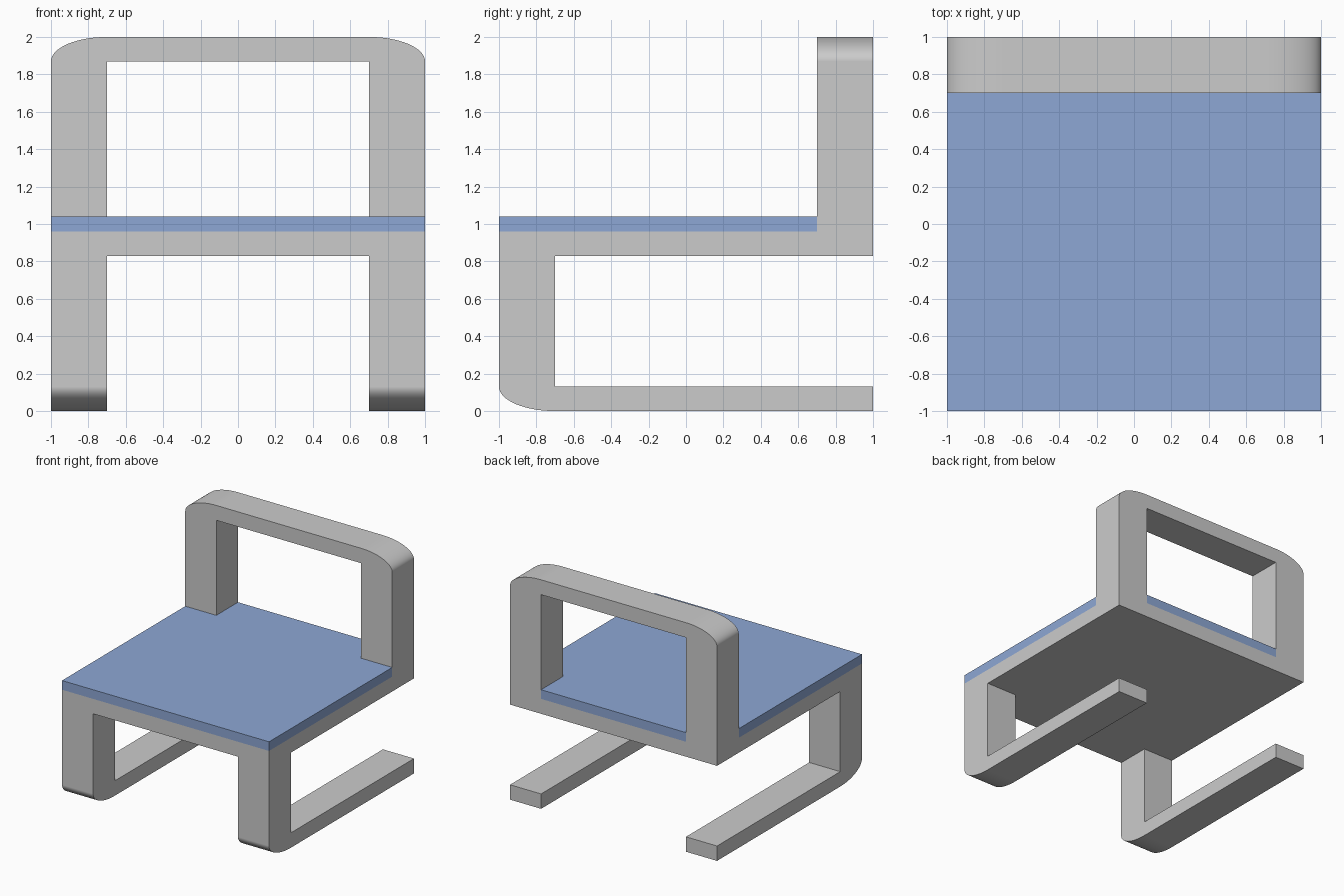
import bpy, bmesh
from math import sin, cos, pi, radians

if "Cube" in bpy.data.objects:
    bpy.data.objects.remove(bpy.data.objects["Cube"])

T = 0.13   # frame thickness in z
W = 0.30   # frame width in x / y
H = 0.83   # underside of the seat


def arc(cx, cz, a0, a1, n=16):
    """Elliptical corner, W wide and T high."""
    return [(cx + W * cos(a0 + (a1 - a0) * i / n), cz + T * sin(a0 + (a1 - a0) * i / n))
            for i in range(n + 1)]


def prism(name, profile, place, start, end):
    """Extrude a flat profile; place(u, v, w) maps it into space."""
    bm = bmesh.new()
    face = bm.faces.new([bm.verts.new(place(u, v, start)) for u, v in profile])
    ext = bmesh.ops.extrude_face_region(bm, geom=[face])
    offset = [b - a for a, b in zip(place(0, 0, start), place(0, 0, end))]
    bmesh.ops.translate(bm, vec=offset,
                        verts=[g for g in ext["geom"] if isinstance(g, bmesh.types.BMVert)])
    bmesh.ops.recalc_face_normals(bm, faces=bm.faces)
    mesh = bpy.data.meshes.new(name)
    bm.to_mesh(mesh)
    bm.free()
    obj = bpy.data.objects.new(name, mesh)
    bpy.context.collection.objects.link(obj)
    return obj


def along_x(u, v, w): return (w, u, v)
def along_y(u, v, w): return (u, w, v)
def along_z(u, v, w): return (u, v, w)


# Seat base: the grey slab that carries everything
frame = prism("chair_frame", [(-1, -1), (1, -1), (1, 1), (-1, 1)], along_z, H, 0.96)

# Backrest: arch with two posts and rounded top corners
back = prism("backrest",
             [(-1, H), (-1 + W, H), (-1 + W, 2 - T), (1 - W, 2 - T), (1 - W, H), (1, H)]
             + arc(1 - W, 2 - T, 0, pi / 2) + arc(W - 1, 2 - T, pi / 2, pi),
             along_y, 1 - W, 1)

# Legs: front upright running into a floor runner
leg_profile = ([(-1, 0.96)] + arc(W - 1, T, pi, 1.5 * pi)
               + [(1, 0), (1, T), (W - 1, T), (W - 1, 0.96)])
legs = [prism("leg", leg_profile, along_x, *sorted((s, s * (1 - W)))) for s in (-1, 1)]

# Merge the grey parts into one continuous frame
for part in [back] + legs:
    mod = frame.modifiers.new("union", "BOOLEAN")
    mod.operation = "UNION"
    mod.solver = "EXACT"
    mod.object = part
deps = bpy.context.evaluated_depsgraph_get()
merged = bpy.data.meshes.new_from_object(frame.evaluated_get(deps))
frame.modifiers.clear()
frame.data = merged
for part in [back] + legs:
    bpy.data.objects.remove(part)
bm = bmesh.new()
bm.from_mesh(merged)
bmesh.ops.remove_doubles(bm, verts=bm.verts, dist=1e-5)
bmesh.ops.dissolve_limit(bm, angle_limit=radians(0.5), verts=bm.verts, edges=bm.edges)
bm.to_mesh(merged)
bm.free()

# Smooth rounded corners, crisp edges
bpy.ops.object.select_all(action="DESELECT")
frame.select_set(True)
bpy.context.view_layer.objects.active = frame
bpy.ops.object.shade_smooth_by_angle(angle=radians(30))
frame.modifiers.new("flat_faces", "WEIGHTED_NORMAL").keep_sharp = True

# Cushion: notched around the back posts, reaching the rear edge between them
e = 1 - W
cushion = prism("seat_cushion",
                [(-1, -1), (1, -1), (1, e), (e, e), (e, 1), (-e, 1), (-e, e), (-1, e)],
                along_z, 0.96, 1.04)
blue = bpy.data.materials.new("cushion_blue")
blue.diffuse_color = (0.27, 0.39, 0.66, 1)
blue.use_nodes = True
blue.node_tree.nodes["Principled BSDF"].inputs["Base Color"].default_value = blue.diffuse_color
cushion.data.materials.append(blue)
